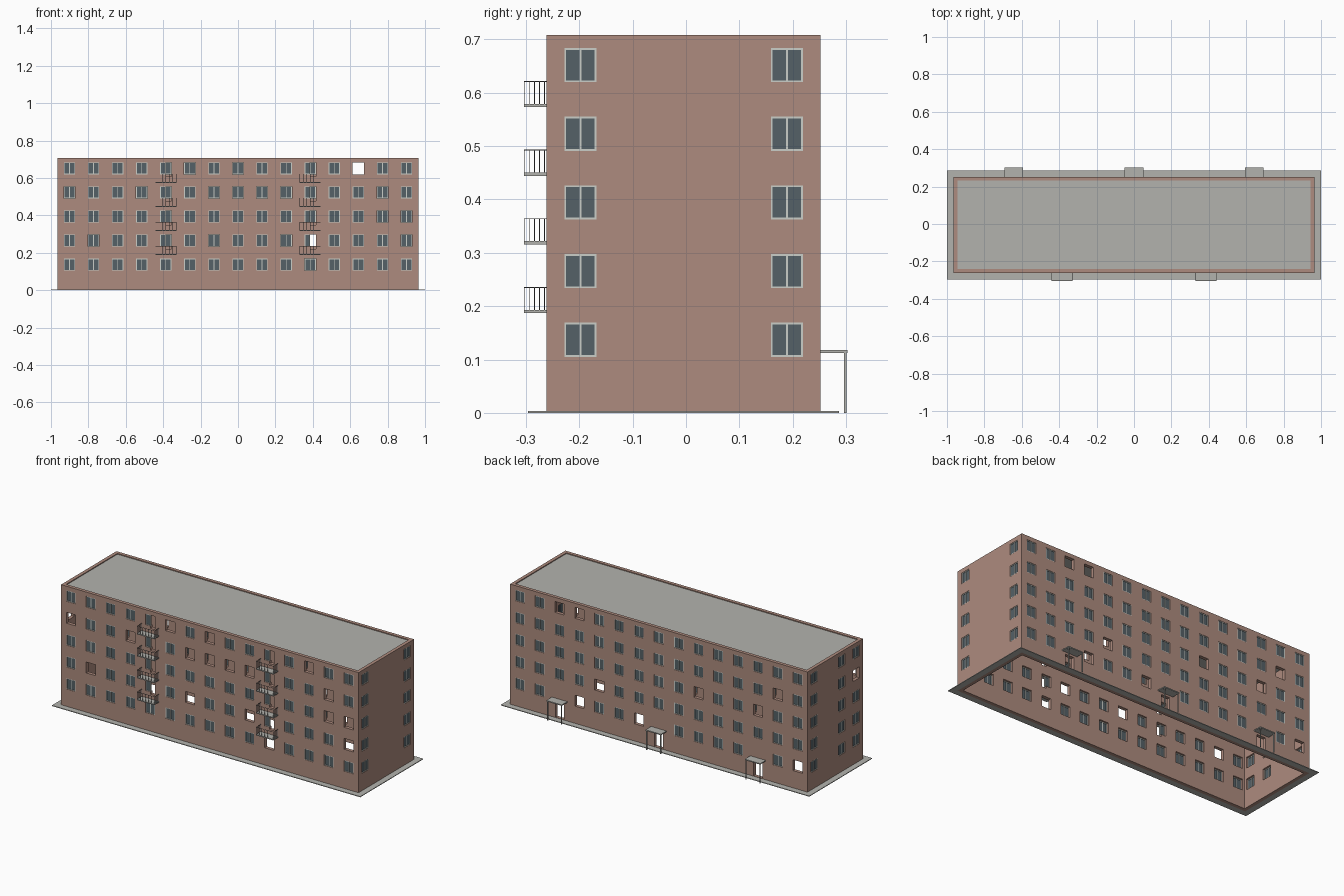
import bpy, bmesh, math

if "Cube" in bpy.data.objects:
    bpy.data.objects.remove(bpy.data.objects["Cube"])

HX, HY, CY, H, T = 0.965, 0.2565, -0.0045, 0.708, 0.02   # half sizes, y centre, height, wall thickness
PITCH, WW, WH, Z0 = 0.1287, 0.06, 0.064, 0.137            # window grid
BALC, DOORS = (3 * -PITCH, 3 * PITCH), (5 * -PITCH, 0, 5 * PITCH)


def mat(name, rgb):
    m = bpy.data.materials.new(name)
    m.diffuse_color = (*rgb, 1)
    m.use_nodes = True
    m.node_tree.nodes["Principled BSDF"].inputs["Base Color"].default_value = m.diffuse_color
    return m


BRICK = mat("brick", (0.42, 0.26, 0.21))
GLASS = mat("glass", (0.09, 0.12, 0.135))
FRAME = mat("frame_paint", (0.6, 0.62, 0.58))
CONCRETE = mat("concrete", (0.45, 0.45, 0.42))
METAL = mat("dark_metal", (0.12, 0.12, 0.12))


def finish(bm, name, m, rot=0, loc=(0, 0, 0)):
    me = bpy.data.meshes.new(name)
    bm.to_mesh(me)
    bm.free()
    me.materials.append(m)
    ob = bpy.data.objects.new(name, me)
    ob.rotation_euler.z = rot
    ob.location = loc
    bpy.context.collection.objects.link(ob)
    return ob


def box(bm, x0, x1, y0, y1, z0, z1):
    vs = bmesh.ops.create_cube(bm, size=1)["verts"]
    for v in vs:
        v.co.x = x1 if v.co.x > 0 else x0
        v.co.y = y1 if v.co.y > 0 else y0
        v.co.z = z1 if v.co.z > 0 else z0


def boxes(name, m, items, **kw):
    bm = bmesh.new()
    for b in items:
        box(bm, *b)
    return finish(bm, name, m, **kw)


def wall(name, half, holes, rot, loc):
    """Flat wall with rectangular holes, thickened inwards."""
    us = sorted({round(v, 5) for h in holes for v in h[:2]} | {-half, half})
    zs = sorted({round(v, 5) for h in holes for v in h[2:]} | {0, H})
    bm = bmesh.new()
    grid = [[bm.verts.new((u, 0, z)) for z in zs] for u in us]
    for i in range(len(us) - 1):
        for k in range(len(zs) - 1):
            u, z = (us[i] + us[i + 1]) / 2, (zs[k] + zs[k + 1]) / 2
            if not any(a < u < b and c < z < d for a, b, c, d in holes):
                bm.faces.new((grid[i][k], grid[i + 1][k], grid[i + 1][k + 1], grid[i][k + 1]))
    loose = [v for v in bm.verts if not v.link_faces]
    bmesh.ops.delete(bm, geom=loose, context="VERTS")
    ob = finish(bm, name, BRICK, rot, loc)
    s = ob.modifiers.new("thickness", "SOLIDIFY")
    s.thickness, s.offset = T, -1


def windows(name, rects, rot, loc):
    """Framed windows; wide ones get a middle bar."""
    fr, gl, t, y0, y1 = [], [], 0.0035, 0.002, 0.009
    for a, b, c, d in rects:
        fr += [(a, a + t, y0, y1, c, d), (b - t, b, y0, y1, c, d),
               (a + t, b - t, y0, y1, c, c + t), (a + t, b - t, y0, y1, d - t, d)]
        if b - a > 0.04:
            m = (a + b) / 2
            fr.append((m - t / 2, m + t / 2, y0, y1, c + t, d - t))
        gl.append((a + t, b - t, 0.0045, 0.0065, c + t, d - t))
    boxes(name + "_window_frames", FRAME, fr, rot=rot, loc=loc)
    boxes(name + "_window_glass", GLASS, gl, rot=rot, loc=loc)


def rect(u, row):
    z = Z0 + row * PITCH
    return (u - WW / 2, u + WW / 2, z - WH / 2, z + WH / 2)


def facade(name, cols, half, missing, rot, loc, skip=(), extra_holes=(), extra_windows=()):
    holes, glazed = list(extra_holes), list(extra_windows)
    for c, u in enumerate(cols):
        for r in range(5):
            if (c, r) in skip:
                continue
            holes.append(rect(u, r))
            if (c, r) not in missing:
                glazed.append(rect(u, r))
    wall(name + "_wall", half, holes, rot, loc)
    windows(name, glazed, rot, loc)


cols = [(i - 7) * PITCH for i in range(15)]

# Front facade: balcony doors are open, with a half window beside each
b_holes, b_win = [], []
for bx in BALC:
    for r in range(1, 5):
        a, b, c, d = rect(bx, r)
        b_holes += [(a, b, c, d), (bx, b, c - 0.012 - 0.001, d)]
        b_win.append((a, bx, c, d))
facade("front", cols, HX,
       {(5, 4), (7, 4), (12, 4), (0, 3), (3, 3), (6, 3), (7, 3), (8, 3), (9, 3), (13, 3),
        (13, 2), (14, 2), (1, 1), (6, 1), (9, 1), (14, 1), (10, 0)},
       0, (0, CY - HY, 0), skip={(c, r) for c in (4, 10) for r in range(1, 5)},
       extra_holes=b_holes, extra_windows=b_win)

# Back facade: three open entrances
d_holes = [(x - 0.028, x + 0.028, 0.006, 0.1) for x in DOORS]
facade("back", cols, HX,
       {(2, 4), (3, 4), (13, 3), (12, 2), (9, 2), (4, 1), (3, 0), (6, 0), (14, 0)},
       math.pi, (0, CY + HY, 0), skip={(2, 0), (7, 0), (12, 0)}, extra_holes=d_holes)

# End walls
S = 0.1935
facade("right", [-S, S], HY - T, set(), math.pi / 2, (HX, CY, 0))
facade("left", [-S, 0.06, S], HY - T, {(2, 3)}, -math.pi / 2, (-HX, CY, 0))

# Roof sheet sunk just below the parapet
boxes("roof", CONCRETE, [(-HX + T, HX - T, CY - HY + T, CY + HY - T, 0.698, 0.703)])

# Paving ring around the base, open in the middle
P, ya, yb = 0.035, CY - HY, CY + HY
boxes("paving", CONCRETE, [(-1, 1, ya - P, ya, 0, 0.004), (-1, 1, yb, yb + P, 0, 0.004),
                           (-1, -HX, ya, yb, 0, 0.004), (HX, 1, ya, yb, 0, 0.004)])

# Balconies: slab, top rail and bars
slabs, rails = [], []
W, YF, t = 0.056, -0.304, 0.0016
for bx in BALC:
    for r in range(1, 5):
        z = 0.187 + (r - 1) * PITCH
        top = z + 0.049
        slabs.append((bx - W, bx + W, YF, ya, z, z + 0.006))
        rails.append((bx - W, bx + W, YF, YF + t, top - t, top))
        for i in range(7):
            x = bx - W + t / 2 + i * (2 * W - t) / 6
            rails.append((x - t / 2, x + t / 2, YF, YF + t, z + 0.006, top - t))
        for s in (-1, 1):
            x = bx + s * (W - t / 2)
            rails.append((x - t / 2, x + t / 2, YF + t, ya, top - t, top))
            for k in range(1, 5):
                y = YF + k * 0.0095
                rails.append((x - t / 2, x + t / 2, y, y + t, z + 0.006, top - t))
boxes("balcony_slabs", CONCRETE, slabs)
boxes("balcony_railings", METAL, rails)

# Entrance canopies on two posts
canopies, posts = [], []
for x in DOORS:
    canopies.append((x - 0.05, x + 0.05, yb, 0.303, 0.112, 0.118))
    for s in (-1, 1):
        px = x + s * 0.045
        posts.append((px - 0.0025, px + 0.0025, 0.296, 0.301, 0, 0.112))
boxes("entrance_canopies", CONCRETE, canopies)
boxes("canopy_posts", CONCRETE, posts)
